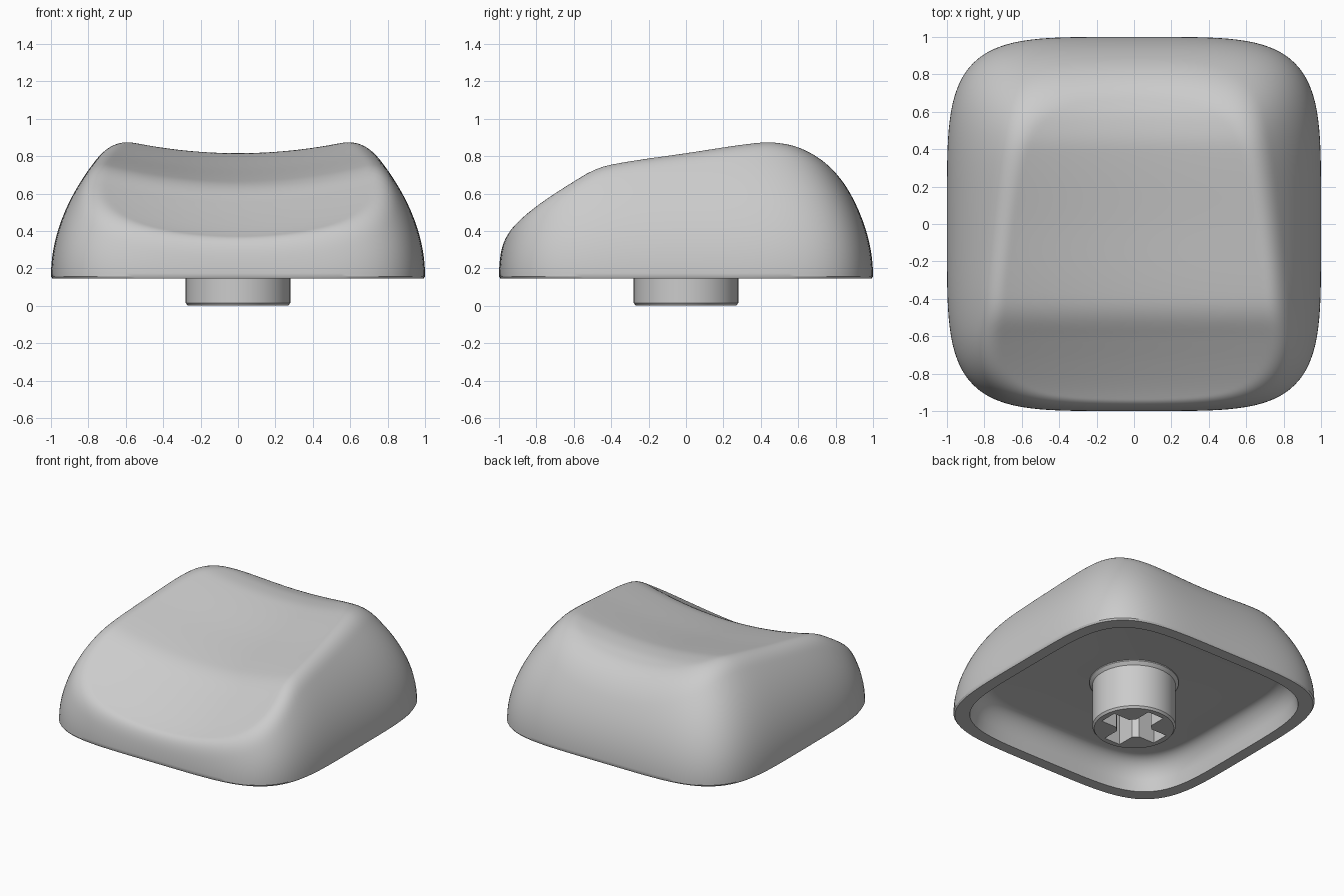
import bpy, bmesh, math

if "Cube" in bpy.data.objects:
    bpy.data.objects.remove(bpy.data.objects["Cube"], do_unlink=True)

SEG = 160
BASE = 0.145
CEILING = 0.36

grey = bpy.data.materials.new("plain_grey")
grey.use_nodes = True
grey.diffuse_color = (0.6, 0.6, 0.6, 1)
grey.node_tree.nodes["Principled BSDF"].inputs["Base Color"].default_value = (0.6, 0.6, 0.6, 1)

# Centre line of the dished top, front to back
SPINE = [(-1.1, .29), (-1, .34), (-.88, .40), (-.75, .475), (-.62, .555), (-.5, .63),
         (-.4, .665), (0, .737), (.4, .81), (.5, .815), (.62, .80), (.8, .735), (1, .60), (1.1, .5)]


def spine(y):
    i = max(k for k in range(1, len(SPINE) - 2) if SPINE[k][0] <= y or k == 1)
    (xa, za), (x0, z0), (x1, z1), (xb, zb) = SPINE[i - 1:i + 3]
    w = x1 - x0
    t = (y - x0) / w
    m0, m1 = (z1 - za) / (x1 - xa) * w, (zb - z0) / (xb - x0) * w
    return ((2*t**3 - 3*t**2 + 1) * z0 + (t**3 - 2*t**2 + t) * m0
            + (3*t**2 - 2*t**3) * z1 + (t**3 - t**2) * m1)


def smooth_min(a, b, k=0.1):
    h = max(k - abs(a - b), 0) / k
    return min(a, b) - h * h * k / 4


def outline(i, n=4.6):
    """Point on the bulging rounded-square footprint."""
    a = math.tau * i / SEG
    c, s = math.cos(a), math.sin(a)
    r = (abs(c)**n + abs(s)**n) ** (-1 / n)
    return c * r, s * r


def outer_height(x, y, scale):
    wall = BASE + 0.012 + math.sqrt(max(1 - scale, 0) / 0.62)
    return smooth_min(wall, spine(y) + 0.18 * x * x)


def finish(bm, name):
    bmesh.ops.recalc_face_normals(bm, faces=bm.faces)
    mesh = bpy.data.meshes.new(name)
    bm.to_mesh(mesh)
    bm.free()
    obj = bpy.data.objects.new(name, mesh)
    bpy.context.collection.objects.link(obj)
    mesh.materials.append(grey)
    return obj


def smooth(obj):
    bpy.ops.object.select_all(action="DESELECT")
    obj.select_set(True)
    bpy.context.view_layer.objects.active = obj
    bpy.ops.object.shade_smooth_by_angle(angle=math.radians(32))


def loft(rings, centre_start=None, centre_end=None):
    """Skin closed rings of points, with optional centre points at the ends."""
    bm = bmesh.new()
    loops = [[bm.verts.new(p) for p in ring] for ring in rings]
    count = len(loops[0])
    for a, b in zip(loops, loops[1:]):
        for i in range(count):
            j = (i + 1) % count
            bm.faces.new((a[i], a[j], b[j], b[i]))
    for centre, loop in ((centre_start, loops[0]), (centre_end, loops[-1])):
        if centre:
            v = bm.verts.new(centre)
            for i in range(count):
                bm.faces.new((v, loop[i], loop[(i + 1) % count]))
    return bm


# Shell: dished top and curved walls, then rim and hollow underside
foot = [outline(i) for i in range(SEG)]
h_end = 0.85
inner_scale = 1 - 0.62 * h_end**2
scales = [inner_scale * k / 20 for k in range(1, 20)]
scales += [1 - 0.62 * (h_end * (1 - k / 50))**2 for k in range(51)]
rings = [[(x*s, y*s, outer_height(x*s, y*s, s)) for x, y in foot] for s in scales]
under = [(.993, BASE), (.91, BASE)]
for k in range(1, 11):
    a = k / 10 * math.pi / 2
    under.append((.78 + .12 * math.cos(a), .17 + (CEILING - .17) * math.sin(a)))
rings += [[(x*s, y*s, z) for x, y in foot] for s, z in under]
shell = finish(loft(rings, (0, 0, spine(0)), (0, 0, CEILING)), "cap_shell")
smooth(shell)

# Stem: round post with a slightly flared root and chamfered end
profile = [(.30, CEILING + .03), (.30, CEILING - .008), (.28, CEILING - .03), (.28, .015), (.268, 0)]
circle = [(math.cos(math.tau * i / 64), math.sin(math.tau * i / 64)) for i in range(64)]
stem = finish(loft([[(r*c, r*s, z) for c, s in circle] for r, z in profile],
                   (0, 0, CEILING + .03), (0, 0, 0)), "stem")

# Cross-shaped socket cut into the stem
ARM, HALF, CH = .228, .065, .035
cross = []
for q in range(4):
    c, s = round(math.cos(q * math.pi / 2)), round(math.sin(q * math.pi / 2))
    for x, y in ((ARM, -HALF), (ARM, HALF), (HALF + CH, HALF), (HALF, HALF + CH)):
        cross.append((x*c - y*s, x*s + y*c))
cutter = finish(loft([[(x, y, z) for x, y in cross] for z in (-.1, CEILING)],
                     (0, 0, -.1), (0, 0, CEILING)), "socket_cutter")
cutter.hide_render = True
cut = stem.modifiers.new("socket", "BOOLEAN")
cut.operation = "DIFFERENCE"
cut.solver = "EXACT"
cut.object = cutter
bpy.ops.object.select_all(action="DESELECT")
stem.select_set(True)
bpy.context.view_layer.objects.active = stem
bpy.ops.object.modifier_apply(modifier="socket")
bpy.data.objects.remove(cutter, do_unlink=True)
smooth(stem)
